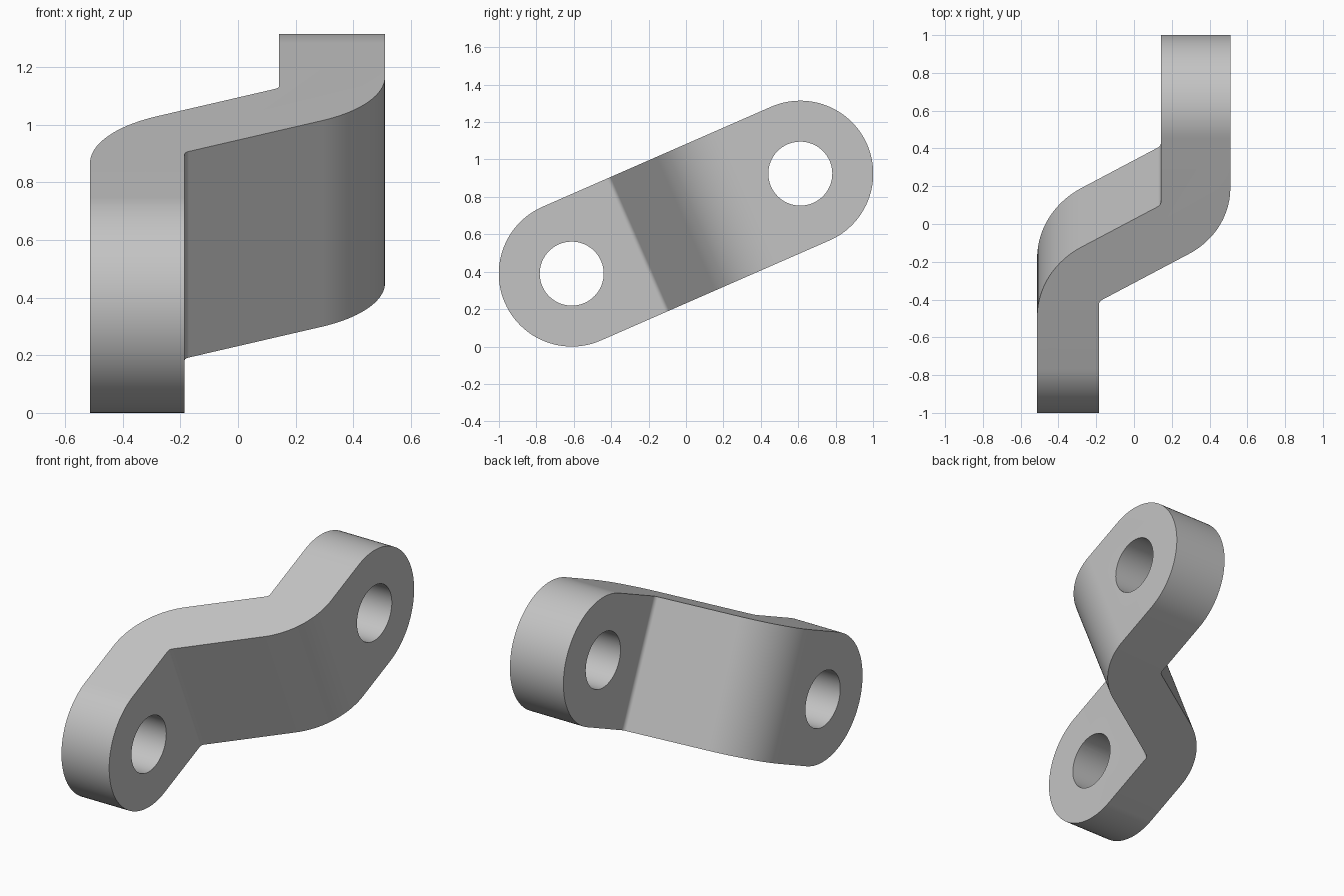
import bpy, bmesh, math
from mathutils import Vector

cube = bpy.data.objects.get("Cube")
if cube:
    bpy.data.objects.remove(cube, do_unlink=True)

TILT = math.atan2(0.535, 1.223)   # slope of the link in the y-z plane
CENTRE_Z = 0.657
EYE = 0.667                       # distance of each hole from the middle
WIDTH = 0.39                      # half width and end radius
HOLE = 0.171

steel = bpy.data.materials.new("light grey metal")
steel.use_nodes = True
grey = (0.55, 0.55, 0.55, 1)
steel.diffuse_color = grey
steel.node_tree.nodes["Principled BSDF"].inputs["Base Color"].default_value = grey


def fillet(corners, steps=20):
    """Round each (a, b, radius) corner of a closed outline."""
    out = []
    for i, (a, b, r) in enumerate(corners):
        p = Vector((a, b))
        if r == 0:
            out.append(p)
            continue
        d0 = (Vector(corners[i - 1][:2]) - p).normalized()
        d1 = (Vector(corners[(i + 1) % len(corners)][:2]) - p).normalized()
        half = d0.angle(d1) / 2
        c = p + (d0 + d1).normalized() * r / math.sin(half)
        s = p + d0 * r / math.tan(half) - c
        e = p + d1 * r / math.tan(half) - c
        turn = math.pi - 2 * half
        for k in range(steps + 1):
            t = k / steps
            out.append(c + (s * math.sin((1 - t) * turn) + e * math.sin(t * turn)) / math.sin(turn))
    return out


def prism(name, points, direction):
    """Extrude a closed 3D outline along a vector."""
    bm = bmesh.new()
    face = bm.faces.new([bm.verts.new(p) for p in points])
    ext = bmesh.ops.extrude_face_region(bm, geom=[face])
    verts = [g for g in ext["geom"] if isinstance(g, bmesh.types.BMVert)]
    bmesh.ops.translate(bm, verts=verts, vec=direction)
    bmesh.ops.recalc_face_normals(bm, faces=bm.faces)
    mesh = bpy.data.meshes.new(name)
    bm.to_mesh(mesh)
    bm.free()
    mesh.materials.append(steel)
    ob = bpy.data.objects.new(name, mesh)
    bpy.context.collection.objects.link(ob)
    return ob


def arc(cy, r, start, end, n):
    return [(-1, cy + r * math.cos(start + (end - start) * k / n),
             r * math.sin(start + (end - start) * k / n)) for k in range(n + 1)]


# Offset bar: stepped profile in x and along the link
slope = math.tan(math.radians(30))
left, right = (-0.513, -0.185), (0.142, 0.51)
profile = fillet([
    (left[0], -1.2, 0),
    (left[1], -1.2, 0),
    (left[1], -0.277, 0.03),
    (right[1], -0.277 + slope * (right[1] - left[1]), 0.44),
    (right[1], 1.2, 0),
    (right[0], 1.2, 0),
    (right[0], 0.28, 0.03),
    (left[0], 0.28 - slope * (right[0] - left[0]), 0.47),
])
link = prism("offset_link", [(p.x, p.y, -0.6) for p in profile], (0, 0, 1.2))

# Rounded outline and the two bolt holes
q = math.pi / 2
outline = arc(EYE, WIDTH, -q, q, 48) + arc(-EYE, WIDTH, q, 3 * q, 48)
cutters = [(prism("outline_cutter", outline, (2, 0, 0)), "INTERSECT")]
for side in (-1, 1):
    ring = arc(side * EYE, HOLE, 0, 4 * q, 64)[:-1]
    cutters.append((prism("hole_cutter", ring, (2, 0, 0)), "DIFFERENCE"))

bpy.ops.object.select_all(action="DESELECT")
bpy.context.view_layer.objects.active = link
link.select_set(True)
for cutter, operation in cutters:
    cutter.hide_render = True
    mod = link.modifiers.new(cutter.name, "BOOLEAN")
    mod.operation = operation
    mod.solver = "EXACT"
    mod.object = cutter
    bpy.ops.object.modifier_apply(modifier=mod.name)
    bpy.data.objects.remove(cutter, do_unlink=True)

# Smooth the rounds and tilt the link into place
bpy.ops.object.shade_smooth_by_angle(angle=math.radians(30))
link.rotation_euler.x = TILT
link.location.z = CENTRE_Z
